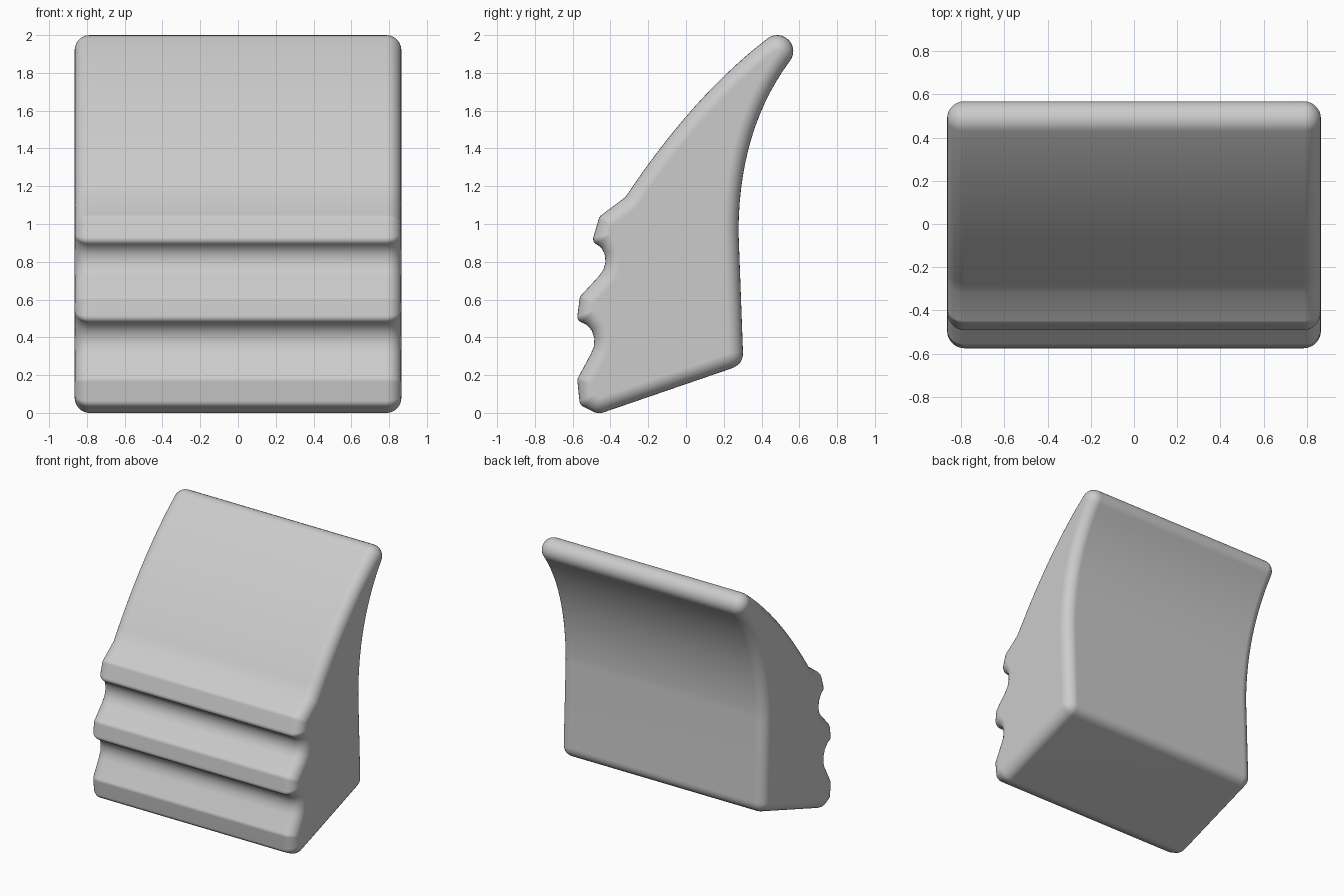
import bpy, bmesh, math
from mathutils import Vector

cube = bpy.data.objects.get("Cube")
if cube:
    bpy.data.objects.remove(cube)

HALF_WIDTH, ROUND, STEPS = 0.865, 0.08, 7


def bezier(a, c, b, n):
    a, c, b = Vector(a), Vector(c), Vector(b)
    return [a * (1 - t) ** 2 + c * 2 * t * (1 - t) + b * t * t
            for t in (i / n for i in range(n + 1))]


# Side profile as (y, z, corner fillet), clockwise from the front foot
corners = [(-0.465, -0.007, 0.08), (-0.562, 0.042, 0.04), (-0.576, 0.178, 0.04),
           # lower groove and middle lip
           (-0.505, 0.31, 0), (-0.488, 0.35, 0), (-0.485, 0.395, 0),
           (-0.499, 0.437, 0), (-0.528, 0.468, 0),
           (-0.578, 0.49, 0.035), (-0.562, 0.615, 0.04),
           # upper groove and upper lip
           (-0.463, 0.722, 0), (-0.437, 0.758, 0), (-0.426, 0.80, 0),
           (-0.431, 0.843, 0), (-0.45, 0.876, 0),
           (-0.497, 0.908, 0.035), (-0.458, 1.04, 0.04)]

# Bowed front, rounded tip, hollow back, then the rear lower corner
front = bezier((-0.32, 1.143), (0.035, 1.678), (0.431, 1.982), 14)
tip = [Vector((0.483 + 0.085 * math.cos(a), 1.915 + 0.085 * math.sin(a)))
       for a in (math.radians(128 - 166 * i / 12) for i in range(1, 12))]
back = bezier((0.55, 1.863), (0.28, 1.5), (0.278, 0.96), 14)
corners += [(p.x, p.y, 0) for p in front + tip + back]
corners.append((0.304, 0.257, 0.09))

# Pair each outer point with the inset point its rounded edge ends on
rim = []
for i, (y, z, fillet) in enumerate(corners):
    p = Vector((y, z))
    before = (p - Vector(corners[i - 1][:2])).normalized()
    after = (Vector(corners[(i + 1) % len(corners)][:2]) - p).normalized()
    normal = Vector((before.y + after.y, -before.x - after.x)).normalized()
    cos_half = normal.dot(Vector((before.y, -before.x)))
    inner = p + normal * ROUND / cos_half
    if fillet:
        reach = fillet * math.sqrt(1 - cos_half ** 2) / cos_half
        rim += [(q, inner) for q in bezier(p - before * reach, p, p + after * reach, 6)]
    else:
        rim.append((p, inner))

# Sweep the rounded section across the width
bm = bmesh.new()
rings = []
for side in (-1, 1):
    angles = [math.pi / 2 * k / STEPS for k in range(STEPS + 1)]
    for a in (reversed(angles) if side < 0 else angles):
        x = side * (HALF_WIDTH - ROUND + ROUND * math.sin(a))
        rings.append([bm.verts.new((x, *inner.lerp(outer, math.cos(a))))
                      for outer, inner in rim])
for r0, r1 in zip(rings, rings[1:]):
    for j in range(len(rim)):
        bm.faces.new((r0[j - 1], r0[j], r1[j], r1[j - 1]))
bm.faces.new(rings[0])
bm.faces.new(rings[-1][::-1])
bmesh.ops.remove_doubles(bm, verts=bm.verts, dist=0.0005)
bmesh.ops.recalc_face_normals(bm, faces=bm.faces)

mesh = bpy.data.meshes.new("grooved_wedge")
bm.to_mesh(mesh)
bm.free()
wedge = bpy.data.objects.new("grooved_wedge", mesh)
bpy.context.collection.objects.link(wedge)

# Plain grey
grey = bpy.data.materials.new("light_grey")
grey.use_nodes = True
colour = (0.6, 0.6, 0.6, 1)
grey.diffuse_color = colour
grey.node_tree.nodes["Principled BSDF"].inputs["Base Color"].default_value = colour
mesh.materials.append(grey)

bpy.context.view_layer.objects.active = wedge
wedge.select_set(True)
bpy.ops.object.shade_smooth_by_angle(angle=math.radians(35))
weighted = wedge.modifiers.new("even_shading", 'WEIGHTED_NORMAL')
weighted.keep_sharp = True
